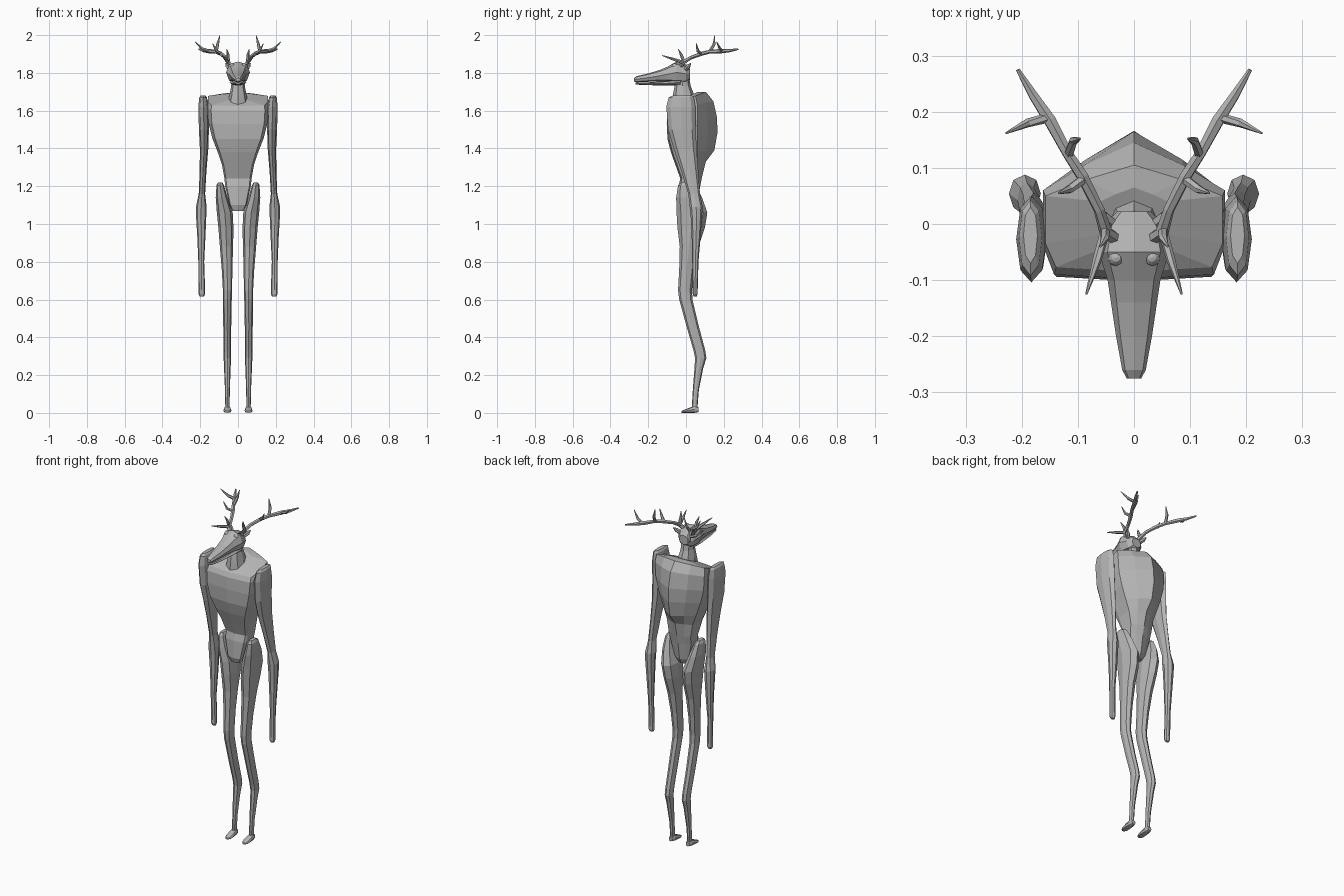
import bpy, bmesh, math
from mathutils import Vector

grey = bpy.data.materials.new("grey")
grey.diffuse_color = (0.46, 0.46, 0.46, 1)


def loft(name, rings):
    """Skin closed rings of equal point count and cap both ends."""
    bm = bmesh.new()
    rows = [[bm.verts.new(p) for p in r] for r in rings]
    n = len(rows[0])
    for a, b in zip(rows, rows[1:]):
        for i in range(n):
            j = (i + 1) % n
            bm.faces.new((a[i], a[j], b[j], b[i]))
    bm.faces.new(rows[0])
    bm.faces.new(rows[-1])
    bmesh.ops.recalc_face_normals(bm, faces=bm.faces)
    me = bpy.data.meshes.new(name)
    bm.to_mesh(me)
    bm.free()
    me.materials.append(grey)
    ob = bpy.data.objects.new(name, me)
    bpy.context.collection.objects.link(ob)
    return ob


def octagon(a0, a1, b0, b1, k=0.75):
    """Eight points inside a box; k sets how full the corners are."""
    ca, cb, ra, rb = (a0 + a1) / 2, (b0 + b1) / 2, (a1 - a0) / 2, (b1 - b0) / 2
    unit = [(1, 0), (k, k), (0, 1), (-k, k), (-1, 0), (-k, -k), (0, -1), (k, -k)]
    return [(ca + ra * u, cb + rb * v) for u, v in unit]


def limb(name, s, rows, k=0.72):
    """Upright limb from rows of z, x0, x1, y0, y1."""
    return loft(name, [[(s * x, y, z) for x, y in octagon(x0, x1, y0, y1, k)]
                       for z, x0, x1, y0, y1 in rows])


def along_y(name, rows, cx=0, k=0.75):
    """Part running front to back from rows of y, half width, z0, z1."""
    return loft(name, [[(cx + x, y, z) for x, z in octagon(-w, w, z0, z1, k)]
                       for y, w, z0, z1 in rows])


def tube(name, s, pts, radii):
    """Six-sided tapered branch through the given points."""
    pts = [Vector((s * x, y, z)) for x, y, z in pts]
    ref, rings = Vector((s, -1, 0.1)), []
    for i, p in enumerate(pts):
        t = (pts[min(i + 1, len(pts) - 1)] - pts[max(i - 1, 0)]).normalized()
        u = t.cross(ref).normalized()
        v = t.cross(u)
        rings.append([p + radii[i] * (u * math.cos(a) + v * math.sin(a))
                      for a in (j * math.pi / 3 for j in range(6))])
    return loft(name, rings)


# Torso: flat chest, pointed hump behind, narrow waist and pelvis
# rows: z front, z back, half width, front y, side back y, back y
torso = [
    (1.07, 1.07, 0.030, -0.035, 0.03, 0.045),
    (1.10, 1.10, 0.045, -0.045, 0.04, 0.060),
    (1.20, 1.20, 0.068, -0.040, 0.05, 0.075),
    (1.24, 1.25, 0.072, -0.030, 0.06, 0.085),
    (1.31, 1.33, 0.085, -0.055, 0.06, 0.105),
    (1.38, 1.39, 0.108, -0.080, 0.06, 0.150),
    (1.45, 1.48, 0.137, -0.098, 0.06, 0.166),
    (1.53, 1.56, 0.157, -0.102, 0.06, 0.165),
    (1.60, 1.65, 0.162, -0.098, 0.06, 0.145),
    (1.625, 1.70, 0.158, -0.085, 0.05, 0.105),
    (1.65, 1.70, 0.060, -0.050, 0.04, 0.065),
]
rings = []
for zf, zb, w, yf, ys, yb in torso:
    half = [(0, yf), (w * 0.88, yf + 0.008), (w, yf * 0.4), (w, ys),
            (w * 0.55, ys + (yb - ys) * 0.52), (0, yb)]
    loop = half + [(-x, y) for x, y in half[-2:0:-1]]
    rings.append([(x, y, zf + (zb - zf) * (y - yf) / (yb - yf)) for x, y in loop])
loft("torso", rings)

# Neck
limb("neck", 1, [(1.63, -0.058, 0.058, -0.075, 0.055), (1.68, -0.046, 0.046, -0.07, 0.045),
                 (1.73, -0.036, 0.036, -0.06, 0.025), (1.79, -0.034, 0.034, -0.055, 0.015)])

# Long-snouted head and lower jaw
along_y("head", [(0.022, 0.030, 1.765, 1.82), (0.0, 0.052, 1.745, 1.845),
                 (-0.05, 0.063, 1.745, 1.86), (-0.10, 0.047, 1.753, 1.832),
                 (-0.14, 0.041, 1.755, 1.815), (-0.20, 0.032, 1.753, 1.797),
                 (-0.26, 0.021, 1.750, 1.783), (-0.275, 0.013, 1.755, 1.773)])
along_y("jaw", [(-0.03, 0.045, 1.735, 1.765), (-0.10, 0.040, 1.733, 1.757),
                (-0.20, 0.027, 1.735, 1.750), (-0.268, 0.014, 1.738, 1.748)])

for s, side in ((-1, "left"), (1, "right")):
    # Eye
    bpy.ops.mesh.primitive_uv_sphere_add(segments=10, ring_count=6, radius=0.015,
                                         location=(s * 0.032, -0.06, 1.836))
    bpy.context.object.name = side + "_eye"
    bpy.context.object.data.materials.append(grey)

    # Ear
    tube(side + "_ear", s, [(0.04, 0.0, 1.82), (0.055, 0.012, 1.835), (0.065, 0.025, 1.85)],
         [0.012, 0.012, 0.003])

    # Arm: deep shoulder, thin elbow, straight forearm with a blunt end
    limb(side + "_arm", s, [
        (1.68, 0.172, 0.197, -0.070, 0.030), (1.67, 0.164, 0.205, -0.092, 0.042),
        (1.62, 0.156, 0.210, -0.104, 0.050), (1.50, 0.154, 0.207, -0.095, 0.052),
        (1.40, 0.157, 0.202, -0.065, 0.056), (1.28, 0.167, 0.203, -0.025, 0.065),
        (1.16, 0.174, 0.208, 0.012, 0.074), (1.09, 0.166, 0.223, 0.020, 0.088),
        (1.04, 0.168, 0.222, 0.025, 0.085), (0.94, 0.172, 0.216, 0.030, 0.078),
        (0.80, 0.179, 0.210, 0.033, 0.066), (0.65, 0.174, 0.210, 0.035, 0.062),
        (0.63, 0.174, 0.210, 0.035, 0.062), (0.617, 0.180, 0.203, 0.040, 0.057)])

    # Leg: rounded hip, forward knee, backward hock
    limb(side + "_leg", s, [
        (1.22, 0.082, 0.106, -0.025, 0.025), (1.205, 0.074, 0.114, -0.042, 0.050),
        (1.14, 0.055, 0.118, -0.052, 0.085), (1.06, 0.028, 0.112, -0.050, 0.113),
        (0.98, 0.024, 0.104, -0.045, 0.100), (0.88, 0.026, 0.096, -0.033, 0.066),
        (0.76, 0.030, 0.086, -0.036, 0.044), (0.65, 0.031, 0.080, -0.042, 0.032),
        (0.60, 0.033, 0.080, -0.036, 0.034), (0.45, 0.036, 0.078, 0.005, 0.070),
        (0.33, 0.036, 0.076, 0.040, 0.102), (0.29, 0.036, 0.076, 0.048, 0.108),
        (0.24, 0.039, 0.074, 0.045, 0.092), (0.12, 0.043, 0.069, 0.036, 0.068),
        (0.02, 0.045, 0.067, 0.030, 0.060)])

    # Foot
    along_y(side + "_foot", [(0.065, 0.012, 0.004, 0.03), (0.045, 0.018, 0, 0.038),
                             (0.015, 0.021, 0, 0.026), (-0.010, 0.020, 0, 0.016),
                             (-0.025, 0.010, 0, 0.010)], cx=s * 0.056)

    # Antler: main beam then its tines
    tube(side + "_antler_beam", s,
         [(0.035, -0.025, 1.835), (0.050, -0.015, 1.855), (0.062, 0.025, 1.880),
          (0.092, 0.085, 1.902), (0.118, 0.125, 1.912), (0.150, 0.185, 1.915),
          (0.180, 0.230, 1.918), (0.207, 0.275, 1.925)],
         [0.012, 0.012, 0.010, 0.011, 0.010, 0.012, 0.009, 0.004])
    tines = [
        [(0.052, -0.015, 1.855), (0.066, -0.065, 1.872), (0.085, -0.125, 1.892)],
        [(0.052, -0.012, 1.860), (0.052, -0.025, 1.895), (0.060, -0.040, 1.925)],
        [(0.090, 0.080, 1.902), (0.115, 0.062, 1.917), (0.134, 0.055, 1.955)],
        [(0.116, 0.125, 1.912), (0.108, 0.148, 1.950), (0.096, 0.152, 1.998)],
        [(0.150, 0.190, 1.915), (0.190, 0.180, 1.928), (0.228, 0.162, 1.965)],
    ]
    for i, pts in enumerate(tines):
        tube(f"{side}_antler_tine_{i + 1}", s, pts, [0.009, 0.008, 0.002])
